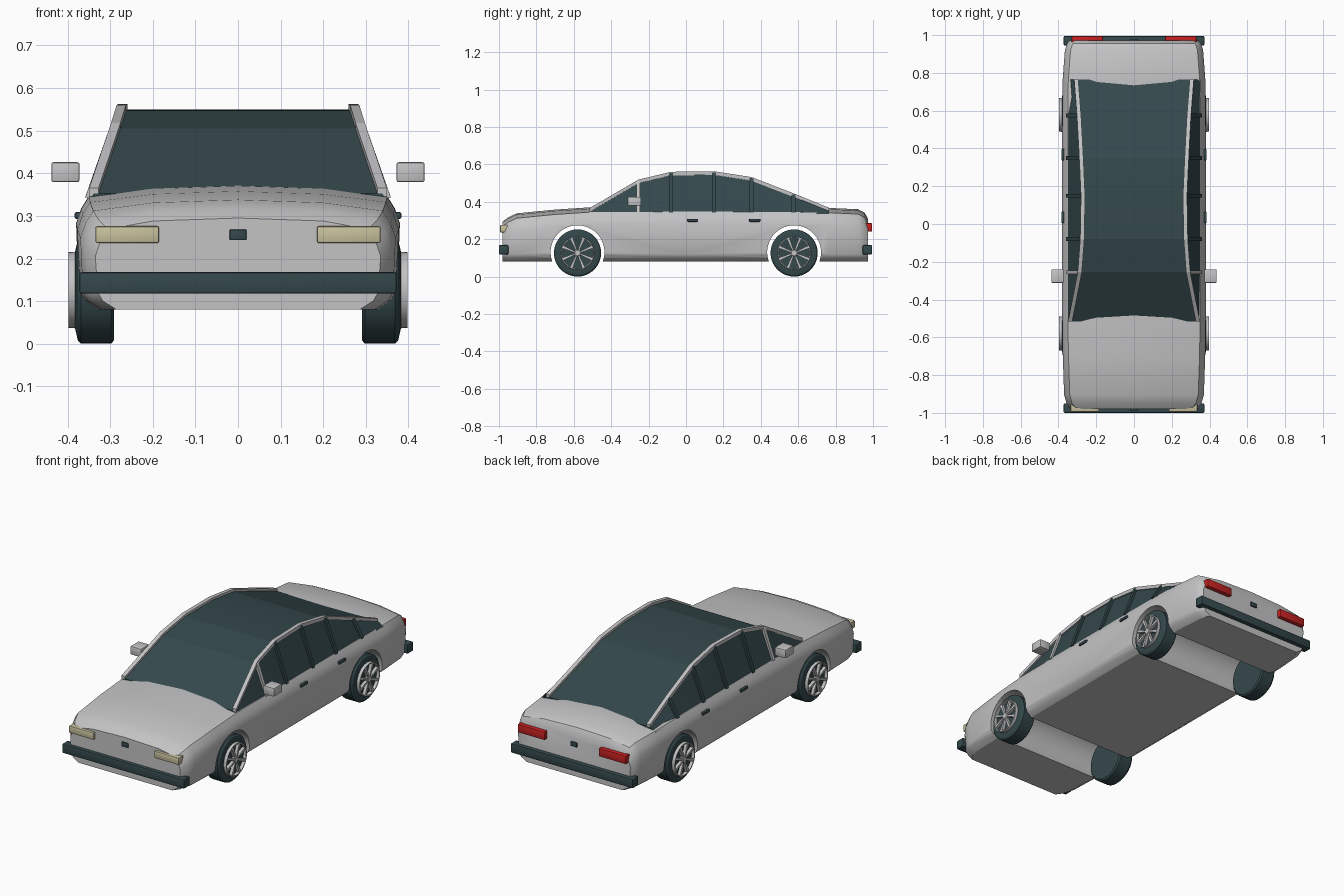
import bpy
import bmesh
from math import cos, sin, pi, radians
from mathutils import Matrix, Vector

cube = bpy.data.objects.get("Cube")
if cube:
    bpy.data.objects.remove(cube, do_unlink=True)


def material(name, rgb):
    m = bpy.data.materials.new(name)
    m.use_nodes = True
    m.diffuse_color = (*rgb, 1)
    bsdf = m.node_tree.nodes["Principled BSDF"]
    bsdf.inputs["Base Color"].default_value = (*rgb, 1)
    bsdf.inputs["Roughness"].default_value = 0.6
    return m


SILVER = material("silver paint", (0.55, 0.55, 0.56))
DARK = material("dark teal", (0.034, 0.064, 0.071))
CREAM = material("headlight cream", (0.58, 0.53, 0.34))
RED = material("tail light red", (0.55, 0.015, 0.015))


def finish(name, bm, mat, mirror=False, angle=30):
    """Turn a bmesh into a named, shaded object."""
    bmesh.ops.recalc_face_normals(bm, faces=bm.faces)
    mesh = bpy.data.meshes.new(name)
    bm.to_mesh(mesh)
    bm.free()
    mesh.materials.append(mat)
    ob = bpy.data.objects.new(name, mesh)
    bpy.context.collection.objects.link(ob)
    if mirror:
        ob.modifiers.new("Mirror", 'MIRROR')
    smooth(ob, angle)
    return ob


def smooth(ob, angle=30):
    bpy.ops.object.select_all(action='DESELECT')
    ob.select_set(True)
    bpy.context.view_layer.objects.active = ob
    bpy.ops.object.shade_smooth_by_angle(angle=radians(angle))


def add_loft(bm, rings, loop=False):
    """Bridge rings of points; cap the ends, or join last to first."""
    vs = [[bm.verts.new(p) for p in ring] for ring in rings]
    n = len(vs[0])
    pairs = list(zip(vs, vs[1:])) + ([(vs[-1], vs[0])] if loop else [])
    for a, b in pairs:
        for i in range(n):
            j = (i + 1) % n
            bm.faces.new((a[i], a[j], b[j], b[i]))
    if not loop:
        bm.faces.new(vs[0])
        bm.faces.new(vs[-1])


def box(name, lo, hi, mat, mirror=False, bevel=0.005):
    bm = bmesh.new()
    lo, hi = Vector(lo), Vector(hi)
    bmesh.ops.create_cube(bm, size=1, matrix=Matrix.Translation((lo + hi) / 2)
                          @ Matrix.Diagonal((*(hi - lo), 1)))
    if bevel:
        bmesh.ops.bevel(bm, geom=bm.edges[:], offset=bevel, segments=2,
                        profile=0.5, affect='EDGES')
    return finish(name, bm, mat, mirror)


def lathe_rings(profile, y, z, n=40):
    """Rings about an axle along x; profile holds (x, radius)."""
    return [[(x, y + r * cos(2 * pi * i / n), z + r * sin(2 * pi * i / n))
             for i in range(n)] for x, r in profile]


# Body shell: stations of (y, half width, crown height)
SHELL = [(-.98, .335, .295), (-.95, .357, .317), (-.905, .37, .338),
         (-.7, .377, .358), (-.5, .38, .371), (0, .38, .373), (.5, .38, .372),
         (.76, .378, .367), (.92, .366, .36), (.955, .354, .342),
         (.972, .342, .31)]


def shell_ring(y, w, top):
    half = [(.2, top - .007), (w - .03, top - .026), (w - .012, top - .055),
            (w, top - .09), (w - .006, .12), (w - .018, .1), (w - .05, .08)]
    return ([(0, y, top)] + [(x, y, z) for x, z in half] + [(0, y, .08)]
            + [(-x, y, z) for x, z in reversed(half)])


AXLES = {"front": -.58, "rear": .578}
bm = bmesh.new()
add_loft(bm, [shell_ring(*s) for s in SHELL])
body = finish("body", bm, SILVER)

# Wheel arches cut right across the body
for y in AXLES.values():
    bm = bmesh.new()
    add_loft(bm, lathe_rings([(-.6, .144), (.6, .144)], y, .13, 64))
    cutter = finish("arch_cutter", bm, SILVER)
    cutter.hide_render = True
    cut = body.modifiers.new("Arch", 'BOOLEAN')
    cut.operation, cut.object, cut.solver = 'DIFFERENCE', cutter, 'EXACT'
    bpy.context.view_layer.objects.active = body
    bpy.ops.object.modifier_apply(modifier=cut.name)
    bpy.data.objects.remove(cutter, do_unlink=True)
smooth(body)

# Cabin glass and the rails along its upper edges: (x, y, z)
RAIL = [(.338, -.515, .356), (.287, -.255, .508), (.274, -.08, .55),
        (.27, .15, .553), (.279, .35, .522), (.291, .575, .435),
        (.306, .765, .358)]
bm = bmesh.new()
add_loft(bm, [[(-.353, y, .335), (-x, y, z - .003), (x, y, z - .003),
               (.353, y, .335)] for x, y, z in RAIL])
finish("cabin_glass", bm, DARK, angle=12)

bm = bmesh.new()
add_loft(bm, [[(x + a * .011, y, z + b * .01)
               for a, b in ((-1, -1), (1, -1), (1, 1), (-1, 1))]
              for x, y, z in RAIL])
finish("roof_rail", bm, SILVER, mirror=True, angle=12)

# Side window pillars, the foremost one painted
for i, (x, y, z) in enumerate(RAIL[1:-1]):
    bm = bmesh.new()
    add_loft(bm, [[(px + a * .007, y + b * .01, pz)
                   for a, b in ((-1, -1), (1, -1), (1, 1), (-1, 1))]
                  for px, pz in ((.352, .343), (x + .004, z + .004))])
    finish(f"window_pillar_{i + 1}", bm, DARK if i else SILVER, mirror=True)

# Bumpers, lights, badges
box("front_bumper", (-.372, -1, .118), (.372, -.95, .168), DARK)
box("rear_bumper", (-.372, .945, .118), (.372, .995, .168), DARK)
box("headlight", (.185, -.994, .236), (.335, -.95, .276), CREAM, True)
box("tail_light", (.165, .95, .24), (.33, .995, .286), RED, True)
box("front_badge_plate", (-.02, -.987, .243), (.02, -.97, .268), DARK, bevel=.003)
box("rear_badge_plate", (-.02, .96, .243), (.02, .979, .268), DARK, bevel=.003)

# Door mirrors and handles
box("door_mirror", (.372, -.312, .379), (.438, -.24, .426), SILVER, True)
for name, y in (("front", .035), ("rear", .367)):
    box(name + "_door_handle", (.365, y - .03, .293), (.384, y + .03, .309),
        DARK, True)

# Wheels: tyre, rim ring, hub and spokes
HUB_Z = .126
for name, y in AXLES.items():
    bm = bmesh.new()
    add_loft(bm, lathe_rings([(.291, .118), (.298, .126), (.368, .126),
                              (.376, .118), (.382, .092), (.38, .08)], y, HUB_Z))
    finish(name + "_tyre", bm, DARK, mirror=True)

    bm = bmesh.new()
    add_loft(bm, lathe_rings([(.378, .083), (.378, .09), (.398, .089),
                              (.398, .083)], y, HUB_Z), loop=True)
    add_loft(bm, lathe_rings([(.378, .02), (.394, .02), (.398, .015)],
                             y, HUB_Z, 16))
    for k in range(8):
        t = 2 * pi * k / 8 + pi / 8
        out, side = Vector((0, cos(t), sin(t))), Vector((0, -sin(t), cos(t)))
        hub = Vector((0, y, HUB_Z))
        add_loft(bm, [[hub + out * r + side * a * w + Vector((x, 0, 0))
                       for a, x in ((-1, .379), (1, .379), (1, .396), (-1, .396))]
                      for r, w in ((.012, .004), (.086, .008))])
    finish(name + "_rim", bm, SILVER, mirror=True)
